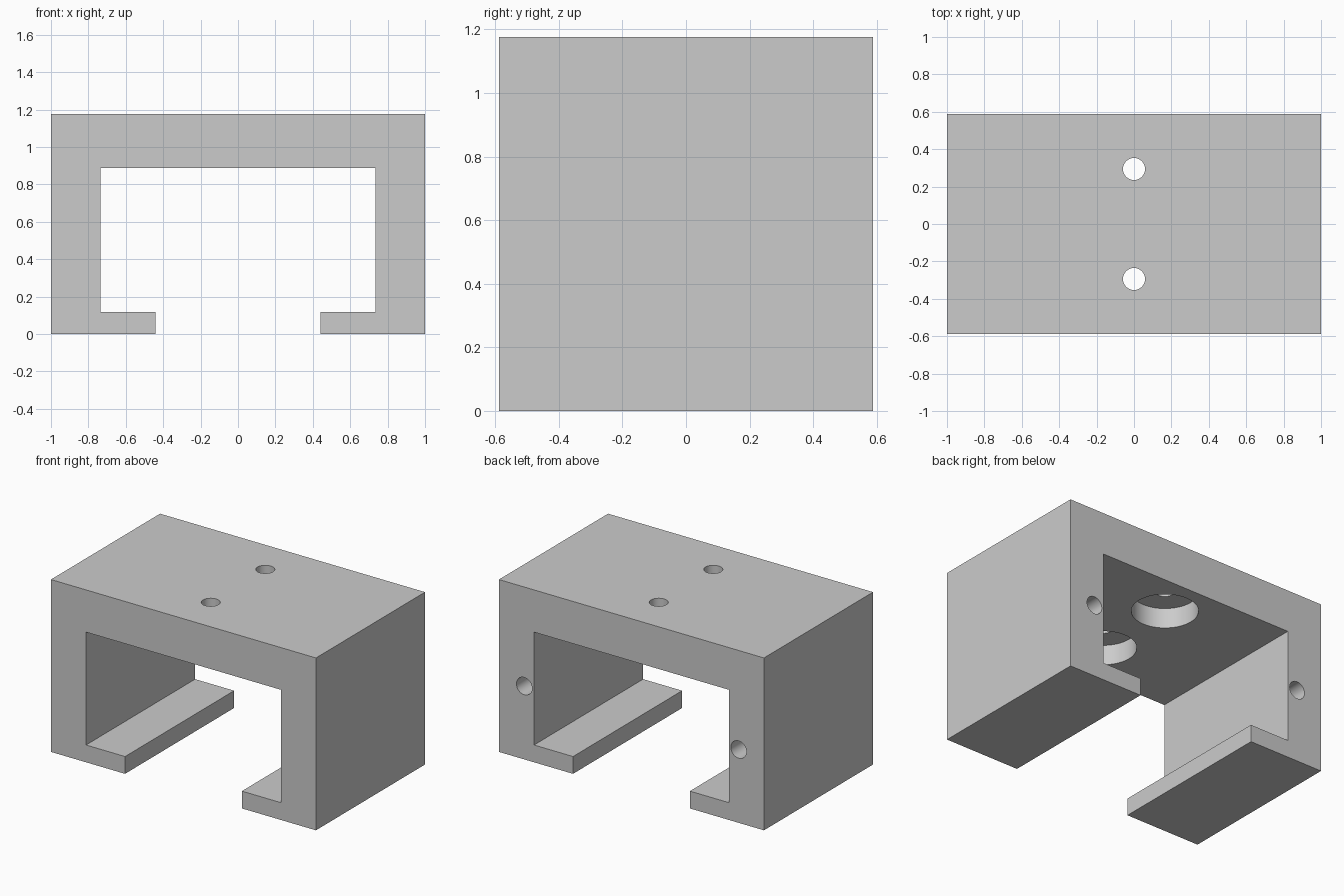
import bpy, bmesh
from math import radians
from mathutils import Matrix

cube = bpy.data.objects.get("Cube")
if cube:
    bpy.data.objects.remove(cube)

DEPTH, HEIGHT, CEILING, LIP = 1.176, 1.176, 0.888, 0.118
HOLE, BORE = 0.059, 0.206

grey = bpy.data.materials.new("light grey")
grey.use_nodes = True
grey.diffuse_color = (0.6, 0.6, 0.6, 1)
grey.node_tree.nodes["Principled BSDF"].inputs["Base Color"].default_value = (0.6, 0.6, 0.6, 1)


def make_object(name, bm):
    bmesh.ops.recalc_face_normals(bm, faces=bm.faces)
    mesh = bpy.data.meshes.new(name)
    bm.to_mesh(mesh)
    bm.free()
    mesh.materials.append(grey)
    obj = bpy.data.objects.new(name, mesh)
    bpy.context.collection.objects.link(obj)
    return obj


def drill(target, radius, length, centre, along_y=False):
    """Cut a round hole centred on a point, upright or along y."""
    bm = bmesh.new()
    turn = Matrix.Rotation(radians(90), 4, 'X') if along_y else Matrix()
    bmesh.ops.create_cone(bm, cap_ends=True, segments=48, radius1=radius, radius2=radius,
                          depth=length, matrix=Matrix.Translation(centre) @ turn)
    cutter = make_object("hole_cutter", bm)
    cutter.hide_render = True
    mod = target.modifiers.new("hole", 'BOOLEAN')
    mod.operation, mod.solver, mod.object = 'DIFFERENCE', 'EXACT', cutter
    bpy.ops.object.modifier_apply(modifier=mod.name)
    bpy.data.objects.remove(cutter)


# Channel with inward lips, a mirrored profile extruded front to back
half = [(1, HEIGHT), (1, 0), (0.441, 0), (0.441, LIP), (0.735, LIP), (0.735, CEILING)]
profile = half + [(-x, z) for x, z in reversed(half)]
bm = bmesh.new()
face = bm.faces.new([bm.verts.new((x, -DEPTH / 2, z)) for x, z in profile])
side = bmesh.ops.extrude_face_region(bm, geom=[face])
bmesh.ops.translate(bm, vec=(0, DEPTH, 0),
                    verts=[v for v in side["geom"] if isinstance(v, bmesh.types.BMVert)])
bracket = make_object("channel_bracket", bm)

bpy.ops.object.select_all(action='DESELECT')
bracket.select_set(True)
bpy.context.view_layer.objects.active = bracket

for s in (-1, 1):
    # Screw hole through the top, counterbored from below
    drill(bracket, HOLE, 0.6, (0, s * 0.294, 1.05))
    drill(bracket, BORE, 0.274, (0, s * 0.294, CEILING))
    # Blind hole in the back end of each side wall
    drill(bracket, HOLE, 1.0, (s * 0.809, DEPTH / 2, 0.5), along_y=True)

bpy.ops.object.shade_smooth_by_angle(angle=radians(30))
